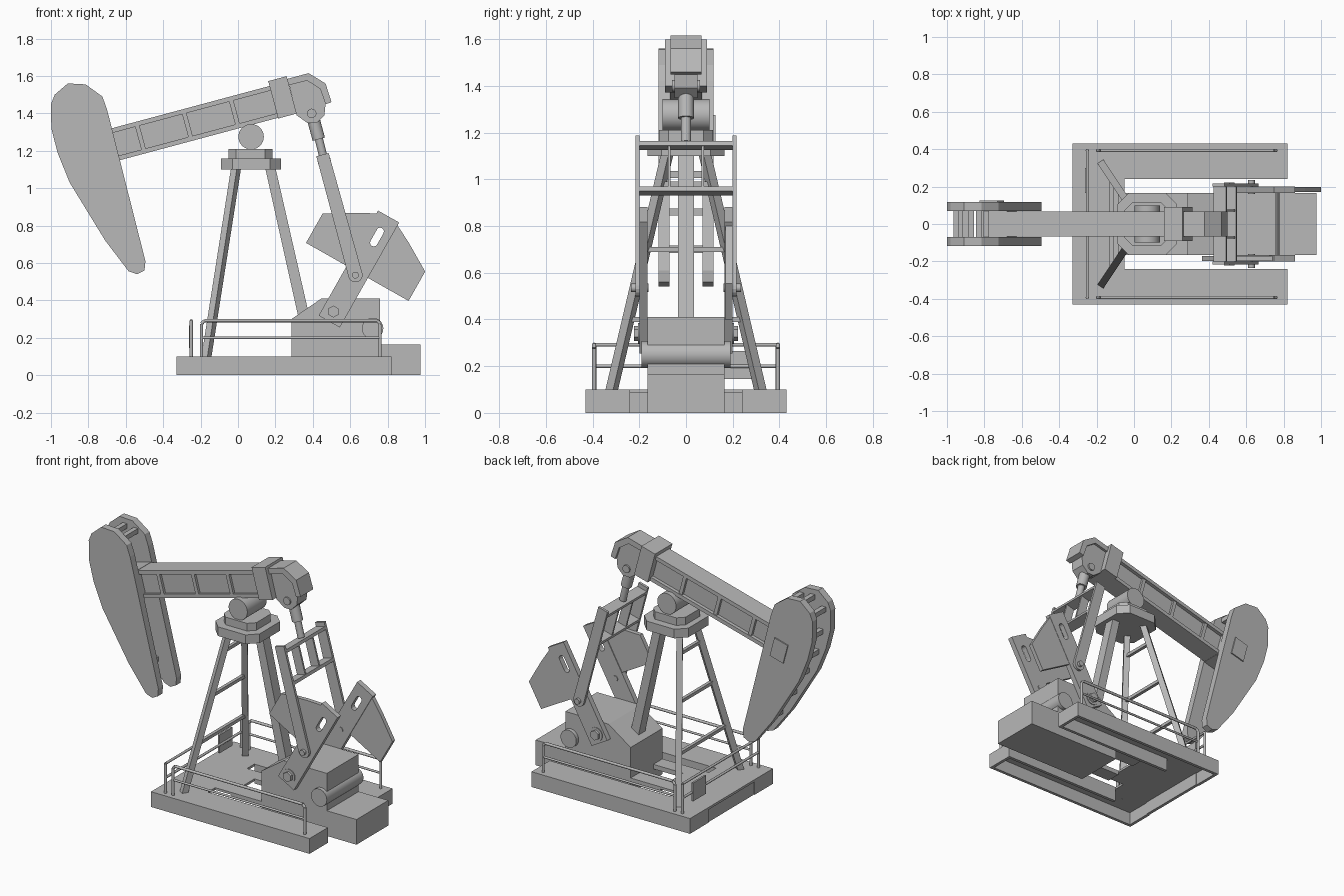
import bpy, bmesh
from math import cos, sin, pi, radians
from mathutils import Vector

cube = bpy.data.objects.get("Cube")
if cube:
    bpy.data.objects.remove(cube, do_unlink=True)

grey = bpy.data.materials.new("plain_grey")
grey.use_nodes = True
grey.diffuse_color = (0.48, 0.48, 0.48, 1)
grey.node_tree.nodes["Principled BSDF"].inputs["Base Color"].default_value = grey.diffuse_color


def finish(name, bm, smooth=False):
    bmesh.ops.recalc_face_normals(bm, faces=bm.faces[:])
    if smooth:
        for f in bm.faces:
            f.smooth = len(f.verts) == 4
        for e in bm.edges:
            e.smooth = all(f.smooth for f in e.link_faces)
    mesh = bpy.data.meshes.new(name)
    bm.to_mesh(mesh)
    bm.free()
    mesh.materials.append(grey)
    obj = bpy.data.objects.new(name, mesh)
    bpy.context.collection.objects.link(obj)
    return obj


def prism(name, pts, y0, y1, hole=None):
    """Outline in x, z extruded along y, with an optional hole."""
    bm = bmesh.new()
    loops = [[bm.verts.new((x, y0, z)) for x, z in ring] for ring in (pts, hole or [])]
    if hole:
        edges = [bm.edges.new((r[i - 1], r[i])) for r in loops for i in range(len(r))]
        bmesh.ops.triangle_fill(bm, use_beauty=True, edges=edges)
    else:
        bm.faces.new(loops[0])
    new = bmesh.ops.extrude_face_region(bm, geom=bm.faces[:])["geom"]
    # the source cap is kept by the extrusion, closing the solid
    bmesh.ops.translate(bm, vec=(0, y1 - y0, 0), verts=[g for g in new if isinstance(g, bmesh.types.BMVert)])
    return finish(name, bm)


def box(name, x, y, z):
    return prism(name, [(x[0], z[0]), (x[1], z[0]), (x[1], z[1]), (x[0], z[1])], *y)


def rod(name, a, b, r, sides=24, r2=None):
    """Cylinder from a to b; four sides give a square bar."""
    a, b = Vector(a), Vector(b)
    bm = bmesh.new()
    bmesh.ops.create_cone(bm, cap_ends=True, segments=sides, radius1=r, radius2=r2 or r, depth=(b - a).length)
    if sides == 4:
        bmesh.ops.rotate(bm, verts=bm.verts[:], matrix=Vector((1, 1, 0)).to_track_quat('X', 'Z').to_matrix())
    obj = finish(name, bm, sides > 8)
    obj.location = (a + b) / 2
    obj.rotation_euler = (b - a).to_track_quat('Z', 'Y').to_euler()
    return obj


def pipe(name, pts, r):
    for i in range(len(pts) - 1):
        rod(f"{name}_{i}", pts[i], pts[i + 1], r, 10)


def frame(ox, oz, deg):
    """Map tilted local u, v to x, z."""
    c, s = cos(radians(deg)), sin(radians(deg))
    return lambda u, v: (ox + u * c - v * s, oz + u * s + v * c)


def rect(f, u0, u1, v0, v1):
    return [f(u0, v0), f(u1, v0), f(u1, v1), f(u0, v1)]


def plate8(name, x, y, z, c):
    """Platform with cut corners."""
    bm = bmesh.new()
    ring = [(x[0] + c, y[0]), (x[1] - c, y[0]), (x[1], y[0] + c), (x[1], y[1] - c),
            (x[1] - c, y[1]), (x[0] + c, y[1]), (x[0], y[1] - c), (x[0], y[0] + c)]
    lo, hi = [[bm.verts.new((*p, h)) for p in ring] for h in z]
    bm.faces.new(lo)
    bm.faces.new(hi)
    for i in range(8):
        bm.faces.new((lo[i - 1], lo[i], hi[i], hi[i - 1]))
    return finish(name, bm)


SIDES = ((-1, "right"), (1, "left"))


def span(s, a, b):
    return tuple(sorted((s * a, s * b)))


# Hollow skid base with deck and centre sill
for s, n in SIDES:
    box(f"base_rail_top_{n}", (-.33, .82), span(s, .24, .43), (.085, .1))
    box(f"base_outer_skirt_{n}", (-.33, .82), span(s, .41, .43), (0, .09))
    box(f"base_inner_skirt_{n}", (-.05, .82), span(s, .24, .26), (0, .09))
    for x in (-.33, .8):
        box(f"base_end_skirt_{n}", (x, x + .02), span(s, .24, .43), (0, .09))
    box(f"deck_strip_{n}", (.07, .29), span(s, .07, .165), (.07, .1))
box("deck", (-.33, -.05), (-.24, .24), (.085, .1))
box("deck_tongue", (-.05, .07), (-.165, .165), (.085, .1))
box("deck_end_skirt", (-.325, -.305), (-.24, .24), (0, .09))
box("motor_base", (.7, .975), (-.165, .165), (0, .165))

# Gearbox, crankshaft and drums
prism("gearbox", [(.286, 0), (.76, 0), (.76, .41), (.446, .41), (.286, .3)], -.165, .165)
rod("crankshaft", (.51, -.205, .34), (.51, .205, .34), .045)
rod("shaft_nut", (.51, -.222, .34), (.51, .222, .34), .032, 6)
rod("brake_drum", (.72, -.19, .25), (.72, .19, .25), .057, 32)

# Guard rails along the sides and the end
for s, n in SIDES:
    y = s * .393
    pipe(f"side_rail_{n}", [(-.195, y, .1), (-.195, y, .275), (-.18, y, .292), (.745, y, .292),
                            (.76, y, .275), (.76, y, .1)], .009)
    pipe(f"side_mid_rail_{n}", [(-.195, y, .2), (.76, y, .2)], .007)
    rod(f"end_rail_post_{n}", (-.25, y, .1), (-.25, y, .292), .009, 10)
for z in (.2, .292):
    rod("end_rail", (-.25, -.393, z), (-.25, .393, z), .008, 10)
box("end_rail_panel", (-.262, -.25), (.165, .3), (.145, .265))

# Support tower: two ladder legs, one thick back leg
foot, head = Vector((-.17, .32, .09)), Vector((-.01, .08, 1.11))
for s, n in SIDES:
    flip = Vector((1, s, 1))
    rod(f"tower_leg_{n}", foot * flip, head * flip, .027, 4)
for z in (.4, .7, .98):
    p = foot.lerp(head, (z - .09) / 1.02)
    rod("tower_rung", p, p * Vector((1, -1, 1)), .015, 4)
prism("tower_back_leg", [(.145, 1.11), (.2, 1.11), (.385, .3), (.325, .3)], -.035, .035)
plate8("tower_platform", (-.09, .23), (-.165, .165), (1.1, 1.16), .06)
plate8("bearing_block", (-.05, .185), (-.115, .115), (1.16, 1.21), .04)
rod("saddle_bearing", (.07, -.1, 1.275), (.07, .1, 1.275), .068, 32)

# Walking beam with flanges, web and stiffeners
beam = frame(0, 1.41, 15)
prism("beam_web", rect(beam, -.72, .3, -.08, .08), -.045, .045)
for v in (-.088, .063):
    prism("beam_flange", rect(beam, -.69, .3, v, v + .025), -.068, .068)
for u in (-.54, -.28, -.02):
    prism("beam_stiffener", rect(beam, u - .012, u + .012, -.08, .08), -.062, .062)
prism("beam_collar", rect(beam, .198, .3, -.092, .115), -.09, .09)

# Tail of the beam: hood, cheeks and pin
prism("tail_hood", [(.26, 1.583), (.377, 1.615), (.468, 1.56), (.5, 1.46), (.468, 1.449),
                    (.44, 1.53), (.37, 1.575), (.27, 1.55)], -.066, .066)
cheek = [(.27, 1.57), (.37, 1.6), (.455, 1.54), (.468, 1.449), (.462, 1.39),
         (.42, 1.348), (.372, 1.348), (.313, 1.39)]
prism("tail_cheeks", cheek, -.05, .05)
rod("tail_pin", (.394, -.06, 1.4), (.394, .06, 1.4), .025)
rod("link_sleeve", (.4, 0, 1.38), (.432, 0, 1.262), .034)
rod("link_rod", (.428, 0, 1.28), (.458, 0, 1.16), .022)

# Horse head: two plates, cross bars and top block
curve = [(-1, 1.45), (-.98, 1.5), (-.91, 1.56), (-.815, 1.555), (-.725, 1.49), (-.7, 1.42),
         (-.495, .61), (-.5, .56), (-.54, .54), (-.585, .556), (-.71, .72), (-.9, 1.03),
         (-.965, 1.19), (-.998, 1.32)]
for s, n in SIDES:
    prism(f"horse_head_plate_{n}", curve, *span(s, .07, .118))
prism("horse_head_block", rect(beam, -.82, -.68, -.09, .09), -.072, .072)
for x, z in ((-.95, 1.45), (-.87, 1.51), (-.79, 1.5), (-.93, 1.3), (-.9, 1.16),
             (-.83, 1.02), (-.74, .86), (-.64, .7)):
    rod("horse_head_bar", (x, -.072, z), (x, .072, z), .022, 4)
prism("horse_head_cover", rect(frame(-.76, 1.2, 15), -.05, .05, -.065, .065), .117, .126)

# Pitman arms joined by the equalizer frame
arm = frame(.628, .535, 105.3)
arm_len = .668
tip = [arm(.038 * cos(a * pi / 8), .038 * sin(a * pi / 8)) for a in range(4, 13)]
for s, n in SIDES:
    prism(f"pitman_{n}", [arm(arm_len, .034)] + tip + [arm(arm_len, -.034)], *span(s, .2, .217))
    rod(f"wrist_pin_{n}", (.628, s * .16, .535), (.628, s * .235, .535), .018)
    prism(f"equalizer_upright_{n}", rect(arm, .43, .63, -.03, .03), *span(s, .066, .078))
for u in (.43, .632):
    prism("equalizer_bar", rect(arm, u - .01, u + .01, -.035, .035), -.202, .202)

# Cranks with slots, each carrying a weight on one side
crank = frame(.628, .535, 60.5)
slot = [crank(.234 + e * .035 + .02 * cos(a), .02 * sin(a)) for e, start in ((1, -pi / 2), (-1, pi / 2))
        for a in [start + k * pi / 6 for k in range(7)]]
half_weight = [(.02, .05), (.02, .315), (.2, .315), (.29, .165), (.35, .05)]
for s, n in SIDES:
    prism(f"crank_{n}", rect(crank, -.285, .36, -.065, .065), *span(s, .165, .2), hole=slot)
    prism(f"counterweight_{n}", [crank(u, -s * w) for u, w in half_weight], *span(s, .17, .198))
